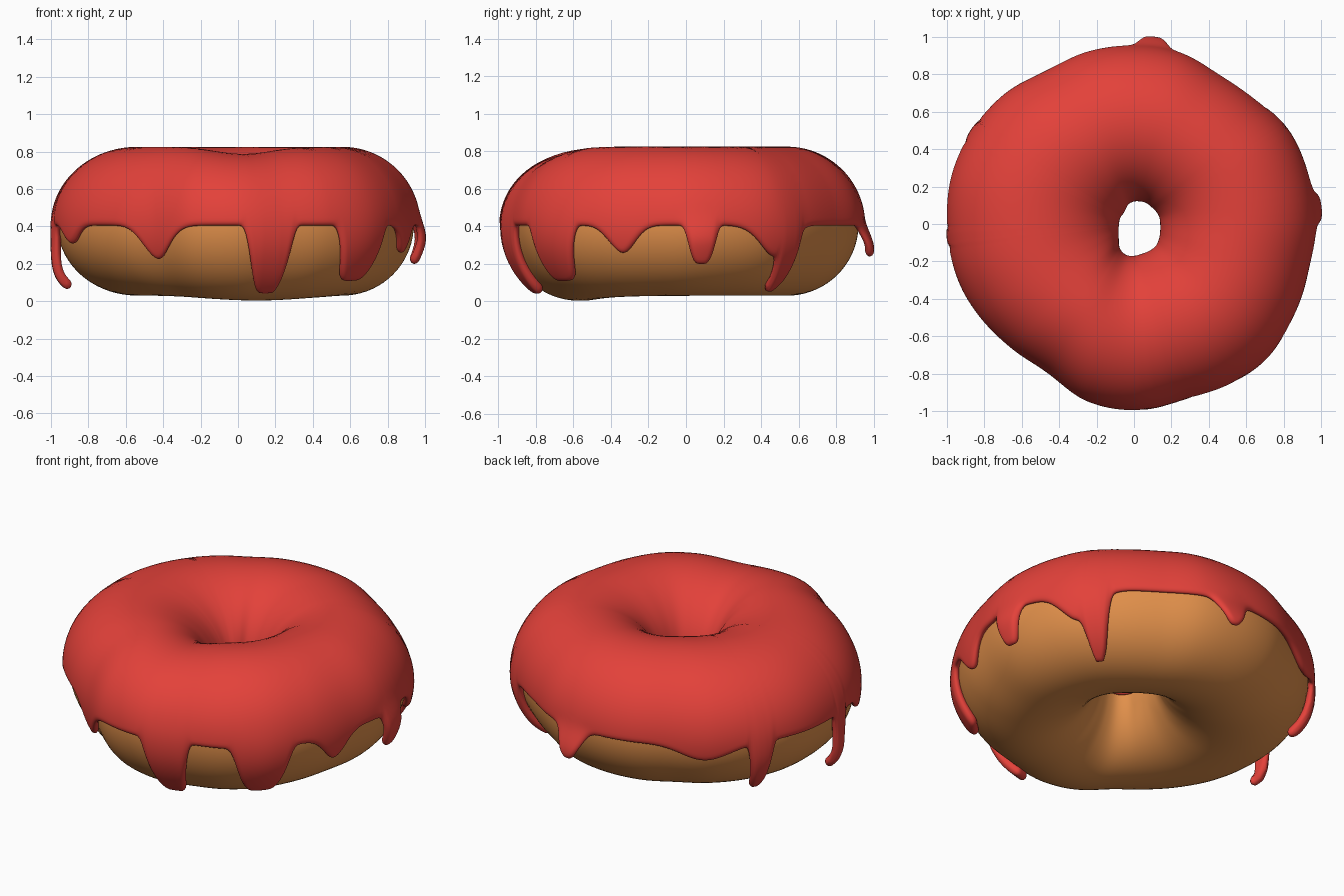
import bpy, math

if "Cube" in bpy.data.objects:
    bpy.data.objects.remove(bpy.data.objects["Cube"])

# Outer and hole radius of the iced ring, every 15 degrees starting at +x
OUTER = [.975, .97, .965, .93, .92, .95, .955, .955, .945, .98, 1.0, 1.01,
         1.0, .99, .965, .935, .918, .98, .995, .972, .995, 1.005, .985, .965]
HOLE = [.14, .14, .135, .13, .13, .125, .12, .11, .09, .08, .08, .08,
        .08, .085, .095, .115, .15, .17, .17, .165, .165, .165, .155, .145]
# Drips: angle, half width (degrees), sharpness, depth
DRIPS = [(-79.5, 6.5, 5, .34), (-47, 8, 5, .29), (-119, 6.2, 2, .18),
         (-21, 5, 2, .15), (5, 4.2, 4, .21), (31, 7, 2, .17),
         (37, 4, 4, .25), (84, 4.4, 2.5, .17), (131, 9, 2, .09),
         (150, 3.3, 4, .31), (184, 2.6, 4, .34), (202, 5, 2, .10)]
# Drips that hang free: angle, width, distance out, section angles from / to
HANGS = [(5, 6, .035, .2, -.25), (84, 7, .075, .1, -.42),
         (150, 5, .035, 0, -.9), (184, 5, .11, -.1, -1.0)]
ZC = .41          # height of the ring's middle
THICK = .035      # icing thickness


def material(name, rgb):
    m = bpy.data.materials.new(name)
    m.diffuse_color = (*rgb, 1)
    m.use_nodes = True
    m.node_tree.nodes["Principled BSDF"].inputs["Base Color"].default_value = m.diffuse_color
    return m


def around(table, deg):
    """Smooth periodic interpolation of a table."""
    n = len(table)
    x = (deg % 360) / 360 * n
    i, f = int(x), x - int(x)
    p0, p1, p2, p3 = (table[(i + k) % n] for k in (-1, 0, 1, 2))
    return p1 + .5 * f * (p2 - p0 + f * (2 * p0 - 5 * p1 + 4 * p2 - p3
                                         + f * (3 * (p1 - p2) + p3 - p0)))


def bump(deg, centre, width, power=2):
    d = abs((deg - centre + 180) % 360 - 180) / width
    return math.exp(-.69 * d ** power) if d < 6 else 0


def smooth(a, b, x):
    t = max(0, min(1, (x - a) / (b - a)))
    return t * t * (3 - 2 * t)


def ring_point(deg, phi, off, lift=0):
    """Point on the lumpy dough ring, pushed off the skin and lifted sideways."""
    ro, ri = around(OUTER, deg), around(HOLE, deg)
    a = (ro - ri) / 2 - THICK
    r = (ro + ri) / 2 + (a + off) * math.cos(phi) + lift
    z = (.38 + off) * math.sin(phi)
    if z > 0:
        z *= 1 - .09 * bump(deg, 273, 18)      # dip on the front top
    else:
        z *= 1 + .07 * bump(deg, 280, 30)      # sag at the front bottom
    t = math.radians(deg)
    return (r * math.cos(t), r * math.sin(t), ZC + z)


def edge_phi(deg):
    """Section angle where the icing ends on the outside."""
    z = -.005 - sum(d * bump(deg, c, w, p) for c, w, p, d in DRIPS)
    return math.asin(max(-.86, z / .415))


def closed_grid(name, columns, mat):
    """Skin a ring of closed sections."""
    n, m = len(columns), len(columns[0])
    verts = [v for c in columns for v in c]
    faces = [(i * m + j, (i + 1) % n * m + j,
              (i + 1) % n * m + (j + 1) % m, i * m + (j + 1) % m)
             for i in range(n) for j in range(m)]
    me = bpy.data.meshes.new(name)
    me.from_pydata(verts, [], faces)
    me.materials.append(mat)
    me.polygons.foreach_set("use_smooth", [True] * len(faces))
    me.update()
    ob = bpy.data.objects.new(name, me)
    bpy.context.collection.objects.link(ob)
    return ob


# Dough ring
dough = material("baked dough", (.76, .28, .07))
closed_grid("dough", [[ring_point(i * 2, 2 * math.pi * j / 72, 0)
                       for j in range(72)] for i in range(180)], dough)

# Icing with drips: outer skin out to the drip edge, then back underneath
icing = material("red icing", (.77, .053, .042))
N, M = 600, 52
columns = []
for i in range(N):
    deg = i * 360 / N
    end, start = edge_phi(deg), math.pi + .1
    slope = (edge_phi(deg + .4) - edge_phi(deg - .4)) * .41 / (math.radians(.8) * .92)
    squeeze = 1 / math.sqrt(1 + slope * slope)
    fat = min(1, sum(bump(deg, c, w, 2) * d / .3 for c, w, p, d in DRIPS))
    outer, inner = [], []
    for j in range(M + 1):
        u = (1 - math.cos(math.pi * j / M)) / 2
        phi = start + (end - start) * u
        d = min((phi - end) * .41 * squeeze, (start - phi) * .41)
        f = math.sqrt(max(0, 1 - (1 - min(d / .03, 1)) ** 2))
        lift = sum(h * bump(deg, c, w, 4) * smooth(a, b, phi)
                   for c, w, h, a, b in HANGS)
        half = (THICK + .012 * fat * smooth(.35, -.35, phi)) / 2
        outer.append(ring_point(deg, phi, half * (1 + f), lift))
        if 0 < j < M:
            inner.append(ring_point(deg, phi, half * (1 - f) - .006 * f, lift))
    columns.append(outer + inner[::-1])
closed_grid("icing", columns, icing)
